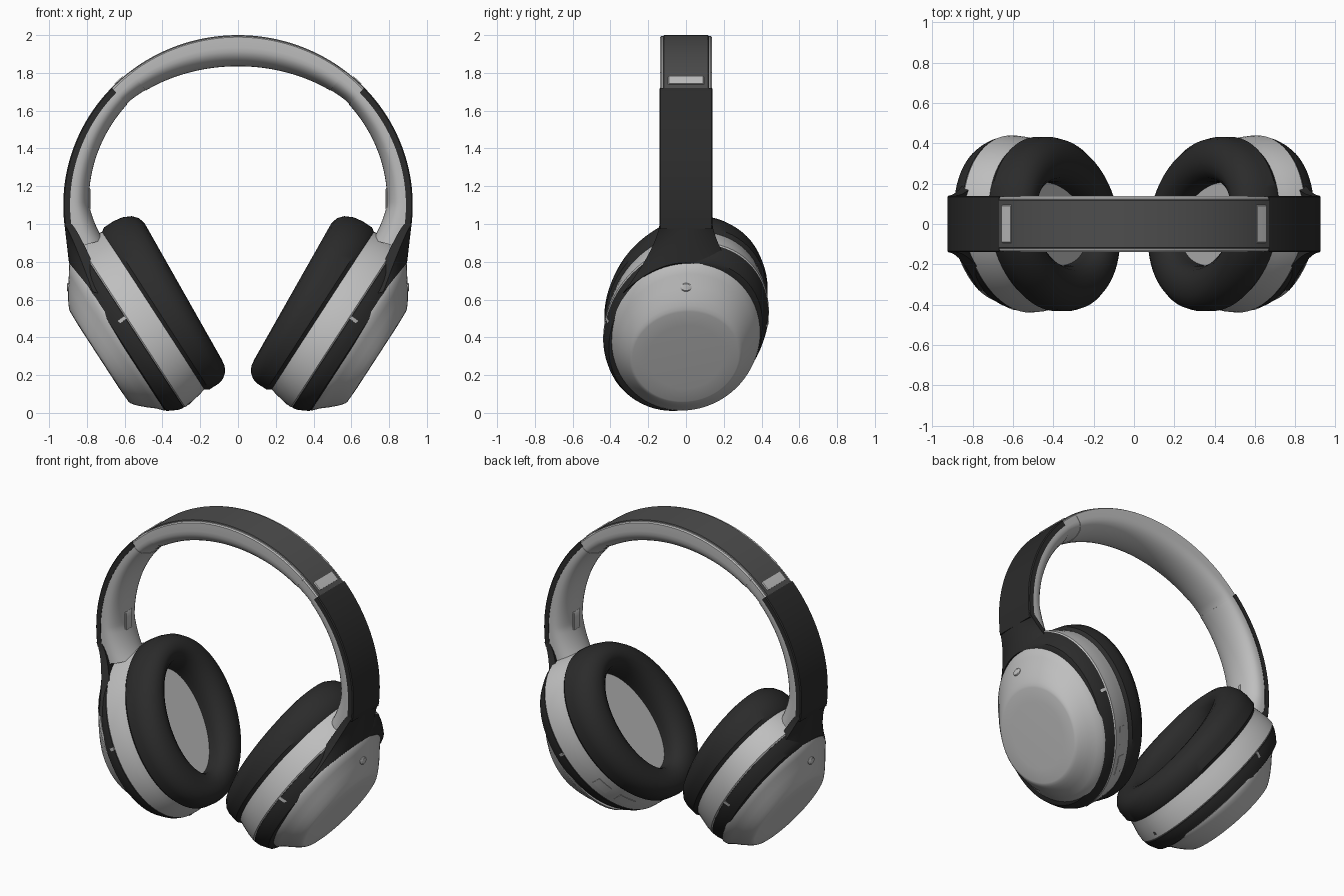
import bpy, bmesh, math
from math import sin, cos, pi, radians

if "Cube" in bpy.data.objects:
    bpy.data.objects.remove(bpy.data.objects["Cube"])

def mat(name, v):
    m = bpy.data.materials.new(name)
    m.diffuse_color = (v, v, v, 1)
    m.use_nodes = True
    m.node_tree.nodes["Principled BSDF"].inputs["Base Color"].default_value = m.diffuse_color
    return m

GREY = mat("light_grey", 0.52)
DARK = mat("dark_grey", 0.075)
BLACK = mat("soft_black", 0.024)

def loft(name, rings, material, caps=True, wrap=False, mirror=True):
    """Skin a list of closed rings; optionally cap the ends or join last to first."""
    bm = bmesh.new()
    rows = [[bm.verts.new(p) for p in r] for r in rings]
    n = len(rows[0])
    pairs = list(zip(rows, rows[1:])) + ([(rows[-1], rows[0])] if wrap else [])
    for a, b in pairs:
        for i in range(n):
            j = (i + 1) % n
            bm.faces.new((a[i], a[j], b[j], b[i]))
    if caps and not wrap:
        bm.faces.new(rows[0][::-1])
        bm.faces.new(rows[-1])
    bmesh.ops.recalc_face_normals(bm, faces=bm.faces)
    me = bpy.data.meshes.new(name)
    bm.to_mesh(me)
    bm.free()
    me.materials.append(material)
    ob = bpy.data.objects.new(name, me)
    bpy.context.collection.objects.link(ob)
    bpy.ops.object.select_all(action='DESELECT')
    bpy.context.view_layer.objects.active = ob
    ob.select_set(True)
    bpy.ops.object.shade_smooth_by_angle(angle=radians(35))
    if mirror:
        mod = ob.modifiers.new("Mirror", 'MIRROR')
        mod.use_mirror_merge = False
    return ob

# ---------- ear cups: u runs up the cup, n points outwards, tilted 33 degrees ----------
C, S, UC = cos(radians(33)), sin(radians(33)), 0.698

def cup(u, y, n, k=0.14):
    return (n * C + u * S, y + k * (u - UC), -n * S + u * C)

def ring(a, n, b=None, uc=UC, k=0.14, taper=0.0, count=72):
    b = a - 0.087 if b is None else b
    pts = []
    for i in range(count):
        s, c = sin(2 * pi * i / count), cos(2 * pi * i / count)
        pts.append(cup(uc + a * s, b * c, n * (1 - taper + taper * s), k))
    return pts

# ear cushion, a rounded tube around an oval hole, thinner towards the bottom
pad = [(0.02, 0.09), (0.0, 0.06), (0.0, 0.0), (0.008, -0.05), (0.03, -0.095), (0.06, -0.122),
       (0.1, -0.132), (0.135, -0.122), (0.165, -0.09), (0.18, -0.045), (0.184, 0.0), (0.184, 0.07)]
loft("ear_cushion", [ring(0.512 - w, n, 0.426 - 1.22 * w, taper=0.19 if n < 0 else 0)
                     for w, n in pad], BLACK, wrap=True)
loft("speaker_cover", [ring(0.36, 0.035, 0.24), ring(0.36, 0.08, 0.24)], GREY)

# grey cup body and black outer rim
loft("cup_body", [ring(a, n) for a, n in
     [(0.48, 0.075), (0.497, 0.08), (0.506, 0.12), (0.516, 0.17), (0.52, 0.218), (0.51, 0.23)]], GREY)
loft("cup_rim", [ring(a, n, b, uc) for a, n, b, uc in
     [(0.505, 0.22, 0.42, UC), (0.517, 0.227, 0.43, 0.696), (0.508, 0.255, 0.425, 0.693),
      (0.49, 0.285, 0.415, 0.69), (0.472, 0.312, 0.402, 0.687), (0.455, 0.318, 0.385, 0.685)]], BLACK)

# outer dome with a flat round cap
dome = [(0.47, 0.396, 0.30, 0.688), (0.462, 0.391, 0.322, 0.686), (0.425, 0.368, 0.35, 0.68),
        (0.38, 0.344, 0.39, 0.669), (0.338, 0.316, 0.425, 0.66), (0.312, 0.302, 0.442, 0.654),
        (0.295, 0.291, 0.451, 0.651), (0.283, 0.281, 0.454, 0.65), (0.2, 0.2, 0.457, 0.65)]
loft("cup_dome", [ring(a, n, b, uc, 0.05) for a, b, n, uc in dome], GREY)

# small round button on the upper dome
def disc(x, r):
    return [(x, r * cos(2 * pi * i / 24), 0.665 + r * 0.75 * sin(2 * pi * i / 24)) for i in range(24)]
loft("dome_button", [disc(0.87, 0.03), disc(0.902, 0.03), disc(0.906, 0.024)], GREY)

# raised plates that follow the side of the cup
def rim_radius(n):
    if n < 0.22:
        return 0.497 + 0.024 * (n - 0.08) / 0.14
    return 0.518 - 0.038 * ((n - 0.22) / 0.092) ** 1.3

def side_plate(name, p0, p1, n0, n1, material, mirror=True):
    rows = []
    for j in range(5):
        n = n0 + (n1 - n0) * j / 4
        row = []
        for off, order in ((0.005, range(7)), (-0.02, range(6, -1, -1))):
            a = rim_radius(n) + off
            for i in order:
                p = radians(p0 + (p1 - p0) * i / 6)
                row.append(cup(UC + a * sin(p), (a - 0.087) * cos(p), n))
        rows.append(row)
    loft(name, rows, material, mirror=mirror)

side_plate("rim_notch_back", 1, 3, 0.225, 0.285, GREY)
side_plate("rim_notch_front", 173.5, 175.5, 0.225, 0.285, GREY)
side_plate("power_button", -36, -24, 0.125, 0.18, GREY, False)
side_plate("control_button", -58, -44, 0.125, 0.18, GREY, False)
side_plate("microphone_hole", -97, -95, 0.18, 0.198, DARK)

# ---------- yoke flaring from the arm onto the cup ----------
rows = []
for j in range(17):
    t = j / 16
    w = 0.14 + 0.19 * t ** 1.45
    xc, zc = 0.919 - 0.024 * t, 1.0 - 0.205 * t
    xe, ze = 0.919 - 0.15 * t ** 0.85, 1.0 - 0.36 * t
    th = 0.04 + 0.035 * t
    outer = []
    for i in range(21):
        f = -1 + i / 10
        g = f * f
        outer.append((xc + (xe - xc) * g, w * f, zc + (ze - zc) * g))
    rows.append(outer + [(x - th, y, z - 0.2 * th * t) for x, y, z in outer[::-1]])
loft("yoke", rows, BLACK)

# ---------- headband: sections swept along an arc ----------
def sweep(name, t0, t1, section, material, mirror=True, steps=40):
    rows = []
    for i in range(steps + 1):
        d = t0 + (t1 - t0) * i / steps
        t = radians(d)
        rows.append([((0.925 - h) * cos(t), y, 1.1 + (0.9 - h) * sin(t)) for y, h in section(d)])
    loft(name, rows, material, mirror=mirror)

def depth(d):
    a = min(d, 180 - d)
    if a > 45:
        return 0.12 + 0.045 * sin(pi / 2 * (a - 45) / 45)
    return 0.12 + 0.016 * (45 - a) / 45 + max(0, -a) * 0.003

def padded(top, trim=0.0):
    """Flat outside, crowned inside."""
    def section(d):
        t = depth(d) - trim
        w = 0.138 - trim / 2
        e = max(0.05, 0.4 * t)
        inner = [(w * cos(pi * i / 16), e + (t - e) * sin(pi * i / 16) ** 0.9) for i in range(17)]
        return [(-w, top + 0.006), (-w + 0.008, top), (w - 0.008, top), (w, top + 0.006)] + inner
    return section

def plate(w, h0, h1):
    r = min(0.006, (h1 - h0) / 2)
    return lambda d: [(-w, h1), (-w, h0 + r), (-w + r, h0), (w - r, h0), (w, h0 + r), (w, h1)]

sweep("head_cushion", 52, 128, padded(0.005), GREY, False, 64)
sweep("band_hinge", 43, 52.3, padded(0.006, 0.003), GREY, steps=8)
sweep("arm_liner", -15, 43.2, padded(0.028), GREY)
sweep("arm_shell", -8, 43.6, plate(0.14, 0.0, 0.036), BLACK)
sweep("top_panel", 43.5, 136.5, plate(0.122, 0.0, 0.012), DARK, False, 64)
sweep("end_tab", 45.3, 48.9, plate(0.095, -0.005, 0.02), GREY, steps=6)

# small slider tab on the inside of each arm
def tab(x, hy, hz):
    return [(x, -hy, 1.13 - hz), (x, hy, 1.13 - hz), (x, hy, 1.13 + hz), (x, -hy, 1.13 + hz)]
loft("slider_tab", [tab(0.82, 0.035, 0.06), tab(0.785, 0.035, 0.06), tab(0.78, 0.028, 0.05)], GREY)
